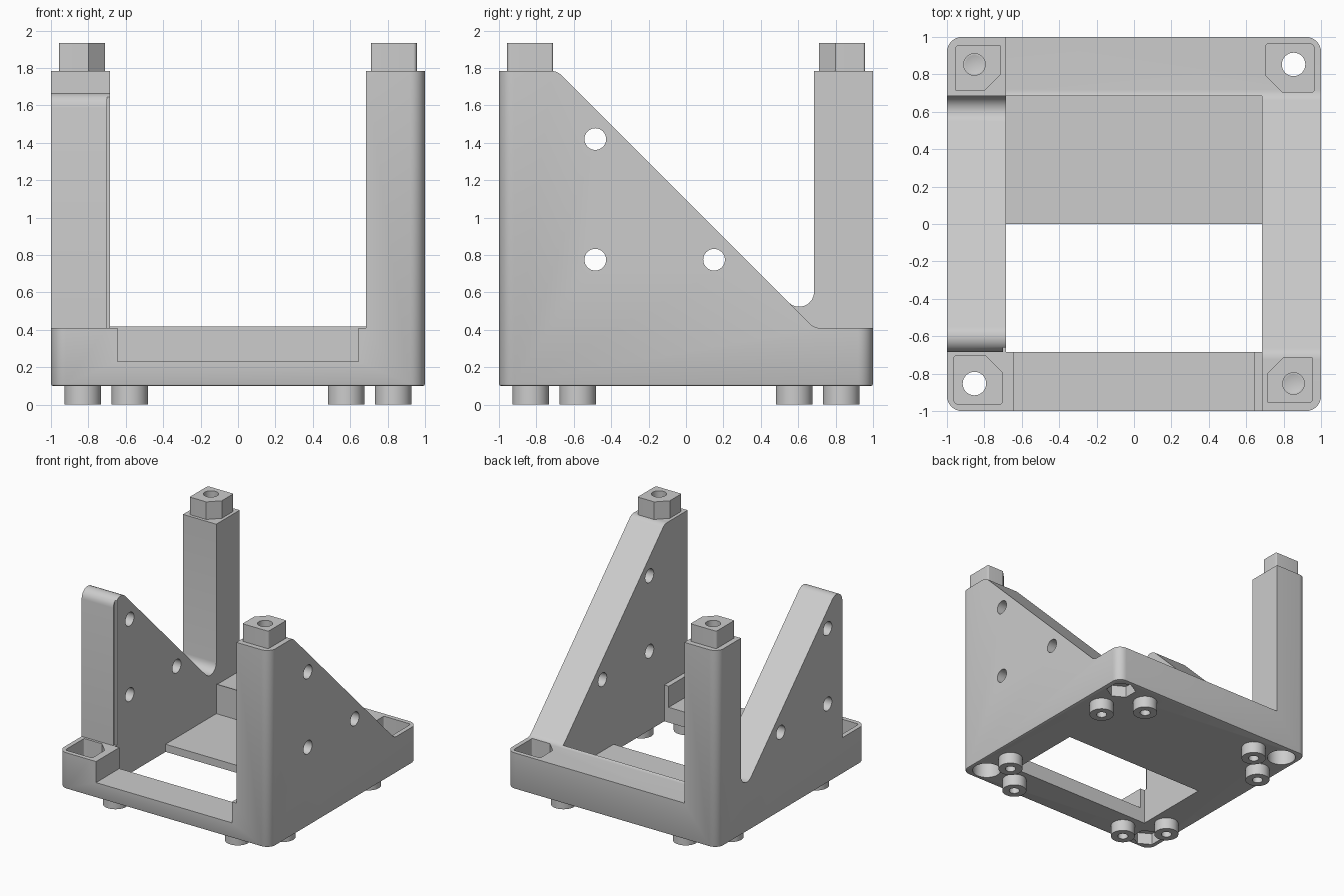
import bpy, bmesh, math
from mathutils import Vector, Matrix

if "Cube" in bpy.data.objects:
    bpy.data.objects.remove(bpy.data.objects["Cube"], do_unlink=True)

grey = bpy.data.materials.new("plain_grey")
grey.use_nodes = True
GREY = (0.604, 0.604, 0.604, 1)
grey.diffuse_color = GREY
grey.node_tree.nodes["Principled BSDF"].inputs["Base Color"].default_value = GREY

R = 0.08        # general fillet radius
IN = 0.685      # inner face of walls and rails
TOP = 1.785     # pillar height
LOW = 0.41      # socket block height
BIG = 1.2       # overshoot for cutters
C = 0.853       # bolt hole centre
K = 0.834       # peg and socket centre


def fillet(points, steps=8):
    """Outline from (u, v) or (u, v, radius) corners."""
    out = []
    for i, p in enumerate(points):
        q = Vector(p[:2])
        if len(p) == 2:
            out.append(q)
            continue
        d1 = (Vector(points[i - 1][:2]) - q).normalized()
        d2 = (Vector(points[(i + 1) % len(points)][:2]) - q).normalized()
        half = d1.angle(d2) / 2
        centre = q + (d1 + d2).normalized() * p[2] / math.sin(half)
        t = p[2] / math.tan(half)
        a = (q + d1 * t - centre).normalized()
        b = (q + d2 * t - centre).normalized()
        out += [centre + a.slerp(b, k / steps).normalized() * p[2] for k in range(steps + 1)]
    return out


def finish(bm, name):
    bmesh.ops.recalc_face_normals(bm, faces=bm.faces[:])
    mesh = bpy.data.meshes.new(name)
    bm.to_mesh(mesh)
    bm.free()
    mesh.materials.append(grey)
    ob = bpy.data.objects.new(name, mesh)
    bpy.context.collection.objects.link(ob)
    return ob


def prism(name, points, axis, lo, hi, bevel=0):
    """Extrude an outline along x (points are y, z) or z (points are x, y)."""
    bm = bmesh.new()
    place = (lambda p: (lo, p.x, p.y)) if axis == "x" else (lambda p: (p.x, p.y, lo))
    face = bm.faces.new([bm.verts.new(place(p)) for p in fillet(points)])
    rim = face.edges[:]
    new = bmesh.ops.extrude_face_region(bm, geom=[face], use_keep_orig=True)["geom"]
    move = Vector((hi - lo, 0, 0)) if axis == "x" else Vector((0, 0, hi - lo))
    bmesh.ops.translate(bm, verts=[g for g in new if isinstance(g, bmesh.types.BMVert)], vec=move)
    bmesh.ops.recalc_face_normals(bm, faces=bm.faces[:])
    if bevel:
        bmesh.ops.bevel(bm, geom=rim, offset=bevel, segments=2, profile=0.5, affect="EDGES")
    return finish(bm, name)


def box(name, x0, x1, y0, y1, z0, z1):
    return prism(name, [(x0, y0), (x1, y0), (x1, y1), (x0, y1)], "z", z0, z1)


def rod(name, centre, r, length, axis="z", sides=32, r_low=None):
    bm = bmesh.new()
    bmesh.ops.create_cone(bm, cap_ends=True, segments=sides, radius1=r if r_low is None else r_low,
                          radius2=r, depth=length)
    turn = Matrix.Rotation(math.pi / 2, 4, "Y") if axis == "x" else Matrix()
    bm.transform(Matrix.Translation(centre) @ turn)
    return finish(bm, name)


def cut(ob, tool):
    tool.hide_render = True
    mod = ob.modifiers.new("cut", "BOOLEAN")
    mod.operation, mod.solver, mod.object = "DIFFERENCE", "EXACT", tool
    bpy.context.view_layer.objects.active = ob
    bpy.ops.object.modifier_apply(modifier=mod.name)
    bpy.data.objects.remove(tool, do_unlink=True)


def key_shape(s, half):
    """Square with its inner corner cut off, at the corner with signs s."""
    inner, chamfer = -half, -half + 0.087
    local = [(half, half, 0.02), (inner, half, 0.01), (inner, chamfer), (chamfer, inner),
             (half, inner, 0.01)]
    return [(s[0] * (K + p[0]), s[1] * (K + p[1])) + p[2:] for p in local]


# Frame: rounded block carved to rails, sloped walls and pillars
frame = prism("frame", [(-1, -1, R), (1, -1, R), (1, 1, R), (-1, 1, R)], "z", 0.1, 2, 0.012)
cut(frame, prism("left_slope_cutter", [
    (-BIG, TOP), (-IN - 0.005, TOP, R), (IN, LOW, R), (BIG, LOW), (BIG, 2.2), (-BIG, 2.2)],
    "x", -IN, BIG))
cut(frame, prism("right_slope_cutter", [
    (-BIG, LOW), (-IN, LOW), (-IN, TOP - 0.005, R), (IN, LOW, R), (IN, TOP), (BIG, TOP),
    (BIG, 2.2), (-BIG, 2.2)], "x", -BIG, -0.66))
cut(frame, prism("interior_cutter", [
    (-IN, -1), (0, -1), (0, 0.165), (IN, 0.165), (IN, 2.2), (-IN, 2.2)], "x", -IN, IN))
cut(frame, box("front_cutter", -0.7, IN, -BIG, -0.66, LOW, 2.2))
cut(frame, box("front_rail_cutter", -0.643, 0.643, -BIG, -0.66, 0.23, 2.2))

# Cross holes through both side walls
for y, z in ((-0.485, 1.42), (-0.485, 0.775), (0.15, 0.775)):
    cut(frame, rod("wall_hole_cutter", (0, y, z), 0.058, 2.4, "x"))

# Low corners: keyed socket, bolt hole and hexagonal nut pocket
for s in ((1, 1), (-1, -1)):
    x, y = s[0] * C, s[1] * C
    cut(frame, prism("socket_cutter", key_shape(s, 0.128), "z", 0.25, 0.6))
    cut(frame, rod("bolt_hole_cutter", (x, y, 0.2), 0.063, 0.3))
    cut(frame, rod("nut_pocket_cutter", (x, y, 0.1), 0.12, 0.2, sides=6))

parts = [frame]
# Pillars: keyed peg with drilled top, counterbore underneath
for s, label in (((1, -1), "front_peg"), ((-1, 1), "back_peg")):
    x, y = s[0] * C, s[1] * C
    cut(frame, rod("counterbore_cutter", (x, y, 0.1), 0.115, 0.4))
    peg = prism(label, key_shape(s, 0.122), "z", TOP - 0.005, 1.935)
    cut(peg, rod("drill_cutter", (x, y, 1.92), 0.058, 0.16))
    cut(peg, rod("drill_tip_cutter", (x, y, 1.83), 0.058, 0.03, r_low=0))
    parts.append(peg)

# Feet: two bored discs at each corner
for sx in (-1, 1):
    for sy in (-1, 1):
        for fx, fy in ((0.83, 0.578), (0.578, 0.83)):
            foot = rod("foot", (sx * fx, sy * fy, 0.055), 0.098, 0.11)
            cut(foot, rod("foot_bore_cutter", (sx * fx, sy * fy, 0), 0.042, 0.18))
            parts.append(foot)

# Smooth the fillets and bores, keep hard edges
bpy.ops.object.select_all(action="DESELECT")
for ob in parts:
    ob.select_set(True)
bpy.context.view_layer.objects.active = frame
bpy.ops.object.shade_smooth_by_angle(angle=math.radians(30))
